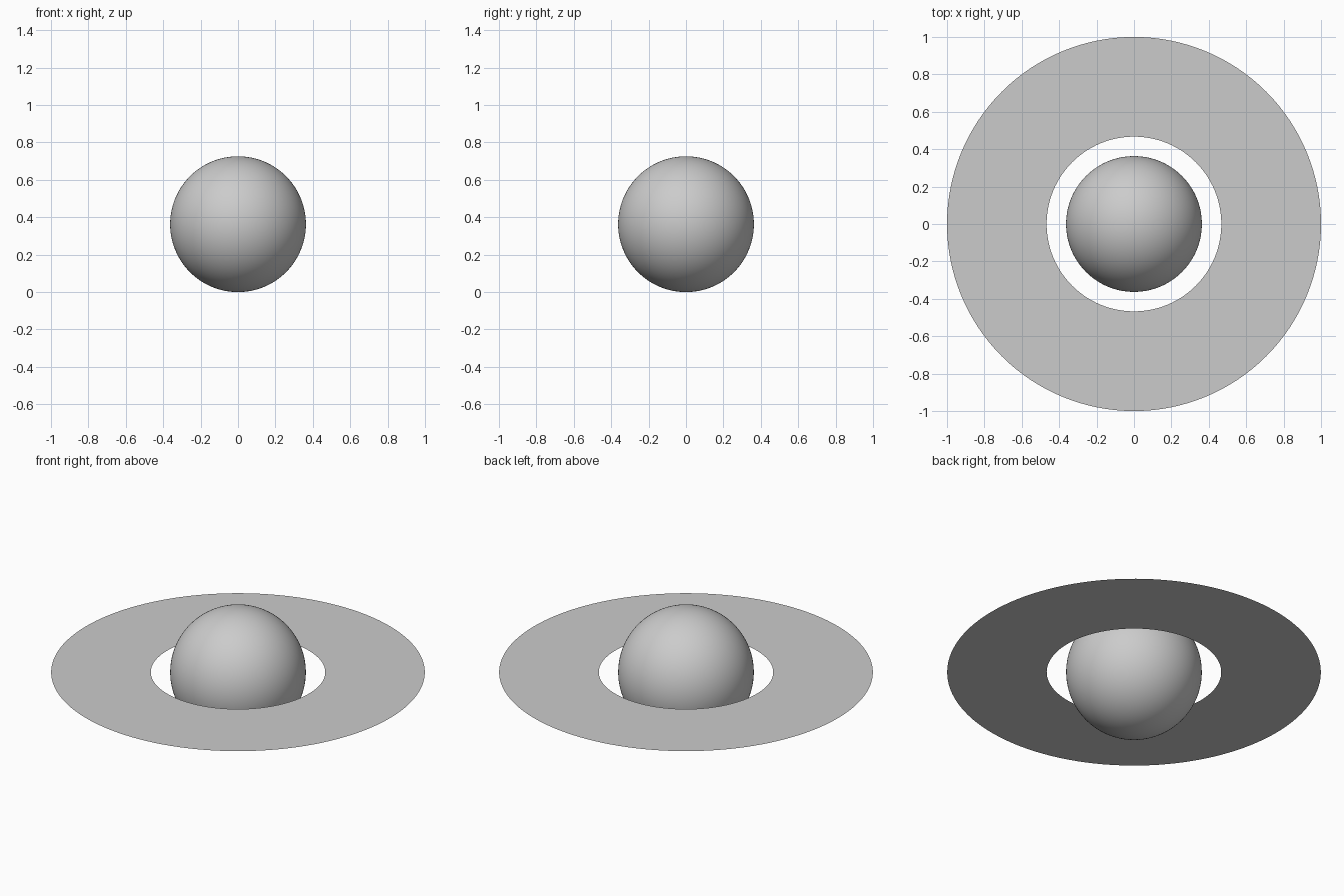
import bpy
import bmesh
from math import cos, sin, tau

if "Cube" in bpy.data.objects:
    bpy.data.objects.remove(bpy.data.objects["Cube"])

RADIUS = 0.363
RING_INNER, RING_OUTER = 0.467, 1.0
SEGMENTS = 128

# Planet: smooth ball standing on the ground
bpy.ops.mesh.primitive_uv_sphere_add(segments=SEGMENTS, ring_count=64,
                                     radius=RADIUS, location=(0, 0, RADIUS))
planet = bpy.context.object
planet.name = "planet"
bpy.ops.object.shade_smooth()

# Ring: paper-thin flat annulus around the equator, facing up
bm = bmesh.new()


def circle(radius):
    return [bm.verts.new((radius * cos(tau * i / SEGMENTS),
                          radius * sin(tau * i / SEGMENTS), 0))
            for i in range(SEGMENTS)]


inner, outer = circle(RING_INNER), circle(RING_OUTER)
for i in range(SEGMENTS):
    j = (i + 1) % SEGMENTS
    bm.faces.new((inner[i], outer[i], outer[j], inner[j]))

mesh = bpy.data.meshes.new("ring")
bm.to_mesh(mesh)
bm.free()
ring = bpy.data.objects.new("ring", mesh)
ring.location.z = RADIUS
bpy.context.collection.objects.link(ring)
